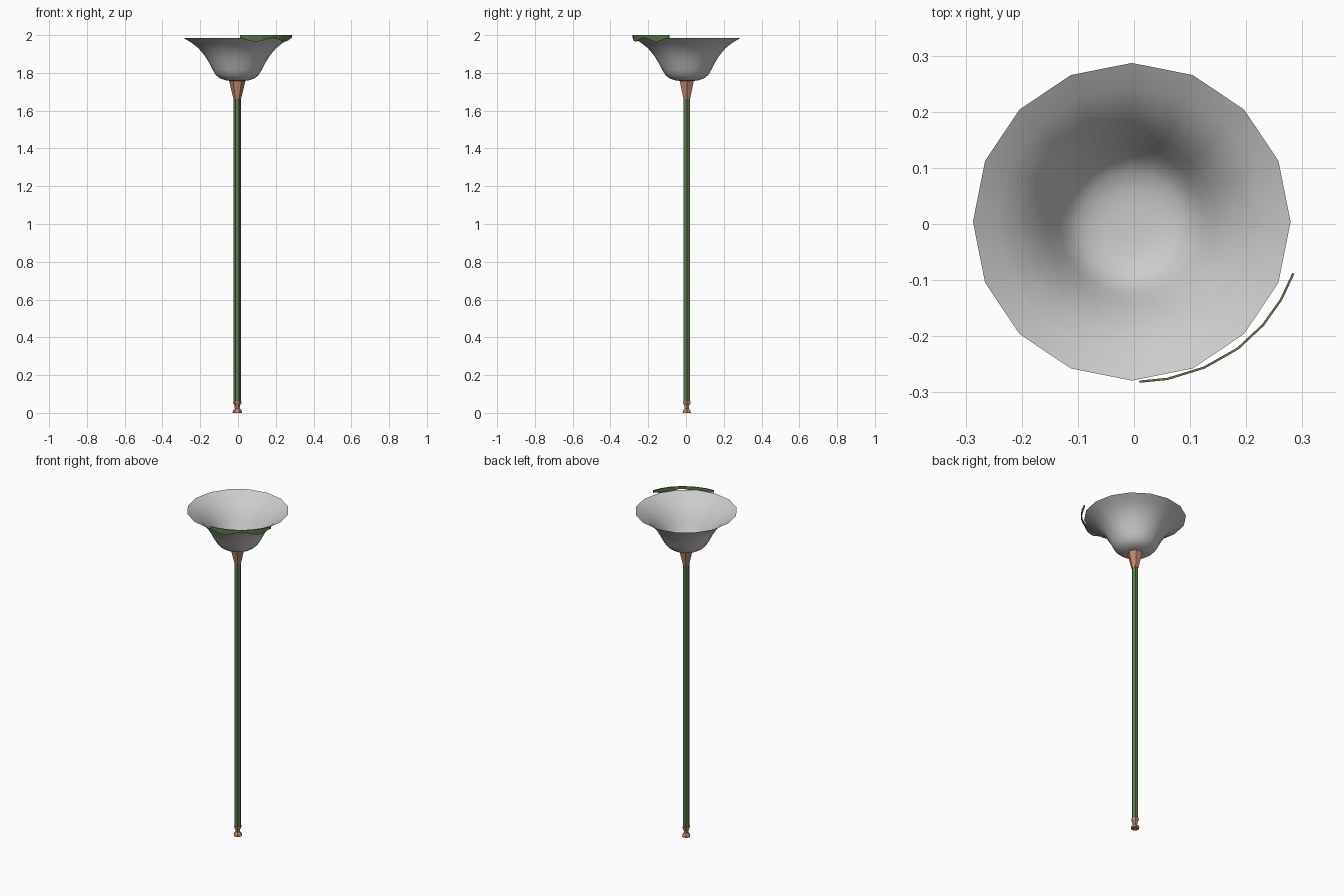
import bpy
import bmesh
from math import pi, sin, cos
from mathutils import Vector

cube = bpy.data.objects.get("Cube")
if cube:
    bpy.data.objects.remove(cube, do_unlink=True)

CENTRE = Vector((-0.004, 0.004, 0))


def material(name, rgb):
    mat = bpy.data.materials.new(name)
    mat.use_nodes = True
    colour = (*rgb, 1)
    mat.diffuse_color = colour
    mat.node_tree.nodes["Principled BSDF"].inputs["Base Color"].default_value = colour
    return mat


GREY = material("light grey", (0.6, 0.6, 0.6))
COPPER = material("copper", (0.53, 0.25, 0.15))
GREEN = material("leaf green", (0.10, 0.19, 0.065))


def finish(name, bm, mat, smooth=False, recalc=True):
    if recalc:
        bmesh.ops.recalc_face_normals(bm, faces=bm.faces)
    mesh = bpy.data.meshes.new(name)
    bm.to_mesh(mesh)
    bm.free()
    mesh.materials.append(mat)
    obj = bpy.data.objects.new(name, mesh)
    bpy.context.collection.objects.link(obj)
    for poly in mesh.polygons:
        poly.use_smooth = smooth
    return obj


def lathe(name, profile, sides, mat, smooth=False, cap_top=True):
    """Stack regular rings of (radius, height), closed at the bottom."""
    bm = bmesh.new()
    rings = []
    for r, z in profile:
        rings.append([bm.verts.new(CENTRE + Vector((r * cos(2 * pi * i / sides),
                                                    r * sin(2 * pi * i / sides), z)))
                      for i in range(sides)])
    for low, high in zip(rings, rings[1:]):
        for i in range(sides):
            j = (i + 1) % sides
            bm.faces.new((low[i], low[j], high[j], high[i]))
    bm.faces.new(rings[0][::-1])
    if cap_top:
        bm.faces.new(rings[-1])
    return finish(name, bm, mat, smooth, recalc=cap_top)


# Flared flower bowl, open at the top
lathe("flower_bowl",
      [(0.03, 1.757), (0.06, 1.76), (0.09, 1.77), (0.112, 1.787), (0.13, 1.815),
       (0.15, 1.855), (0.175, 1.895), (0.205, 1.93), (0.24, 1.958), (0.283, 1.984)],
      16, GREY, smooth=True, cap_top=False)

# Tapered cup under the bowl
lathe("flower_base", [(0.02, 1.662), (0.027, 1.69), (0.043, 1.757)], 6, COPPER)

# Long hexagonal stem
lathe("stem", [(0.019, 0.05), (0.019, 1.665)], 6, GREEN)

# Waisted foot
lathe("stem_foot", [(0.025, 0), (0.023, 0.012), (0.013, 0.024),
                    (0.014, 0.038), (0.022, 0.052), (0.022, 0.06)], 6, COPPER)

# Thin curled leaf hugging the rim: flat top edge, two drooping lobes below
PATH = [Vector(p) for p in ((0.01, -0.281), (0.06, -0.276), (0.125, -0.256), (0.185, -0.222),
                            (0.23, -0.18), (0.262, -0.135), (0.284, -0.088))]
STEPS = 4
bm = bmesh.new()
columns = []
count = (len(PATH) - 1) * STEPS
for k in range(count + 1):
    t = k / count
    seg = min(k // STEPS, len(PATH) - 2)
    p = PATH[seg].lerp(PATH[seg + 1], k / STEPS - seg)
    bottom = 1.985 - 0.019 * sin(2 * pi * t) ** 2
    columns.append([bm.verts.new((p.x, p.y, z)) for z in (bottom, 2.0)])
for a, b in zip(columns, columns[1:]):
    bm.faces.new((a[0], b[0], b[1], a[1]))
leaf = finish("curled_leaf", bm, GREEN, smooth=False)
thick = leaf.modifiers.new("thickness", 'SOLIDIFY')
thick.thickness = 0.004
thick.offset = 0
